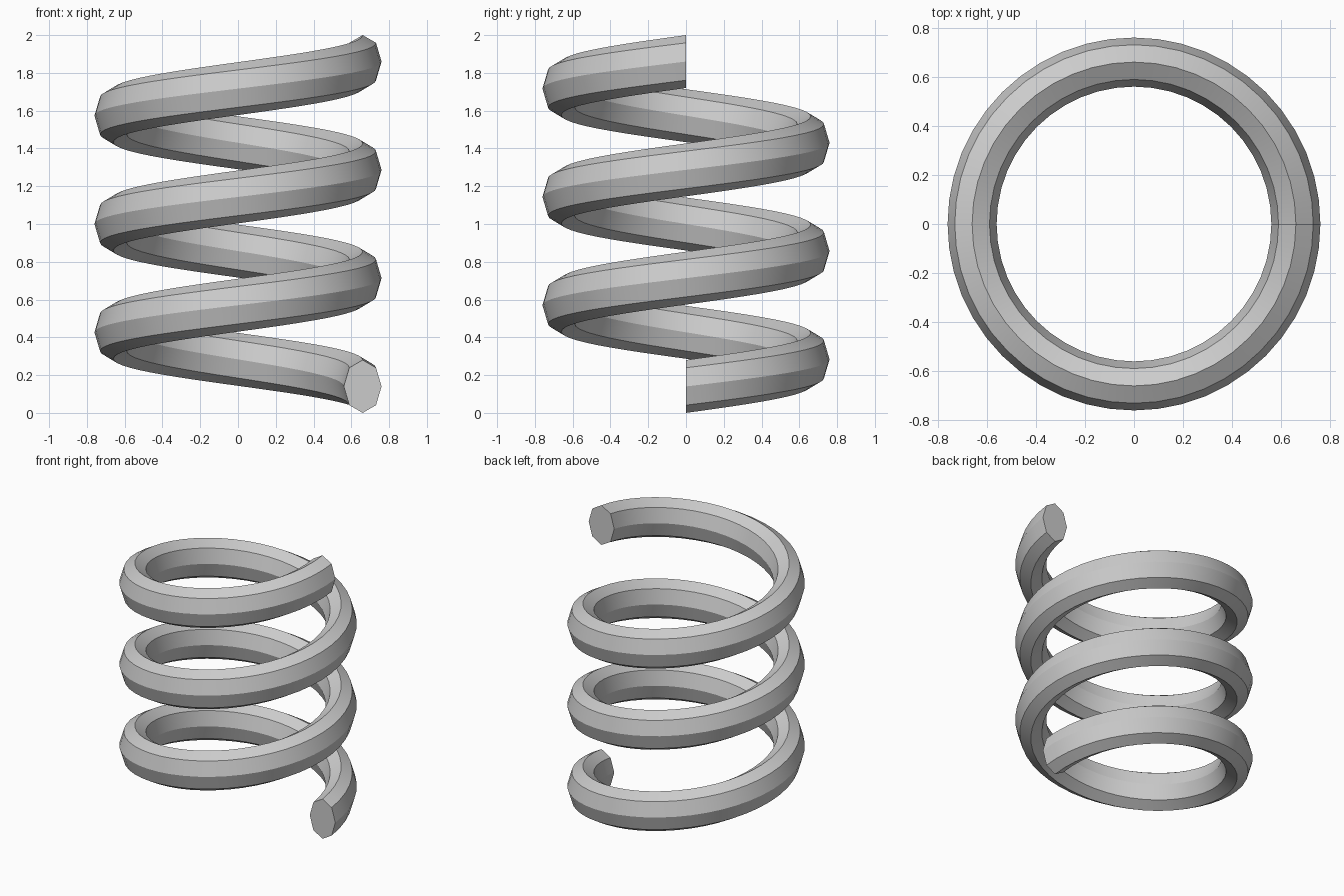
import bpy, bmesh
from math import sin, cos, tau, radians

cube = bpy.data.objects.get("Cube")
if cube:
    bpy.data.objects.remove(cube, do_unlink=True)

TURNS, STEPS, SIDES = 3, 48, 8
RADIUS, HALF_WIDTH, HALF_HEIGHT = 0.66, 0.10, 0.14
RISE = 2 - 2 * HALF_HEIGHT

steel = bpy.data.materials.new("steel_grey")
steel.use_nodes = True
grey = (0.6, 0.6, 0.6, 1)
steel.diffuse_color = grey
steel.node_tree.nodes["Principled BSDF"].inputs["Base Color"].default_value = grey

bm = bmesh.new()


def ring(t):
    """Tall octagonal wire section at fraction t along the helix."""
    turn = tau * TURNS * t
    verts = []
    for i in range(SIDES):
        a = tau * i / SIDES
        r = RADIUS + HALF_WIDTH * cos(a)
        z = HALF_HEIGHT * (1 + sin(a)) + RISE * t
        verts.append(bm.verts.new((r * cos(turn), r * sin(turn), z)))
    return verts


# Coiled wire swept from the bottom end to the top end
count = TURNS * STEPS
rings = [ring(k / count) for k in range(count + 1)]
for a, b in zip(rings, rings[1:]):
    for i in range(SIDES):
        j = (i + 1) % SIDES
        bm.faces.new((a[i], a[j], b[j], b[i]))

# Flat cut ends
bm.faces.new(rings[0])
bm.faces.new(rings[-1])
bmesh.ops.recalc_face_normals(bm, faces=bm.faces)

mesh = bpy.data.meshes.new("coil_spring")
bm.to_mesh(mesh)
bm.free()
mesh.materials.append(steel)
spring = bpy.data.objects.new("coil_spring", mesh)
bpy.context.collection.objects.link(spring)

# Smooth along the coil, crisp along the section corners
bpy.ops.object.select_all(action="DESELECT")
spring.select_set(True)
bpy.context.view_layer.objects.active = spring
bpy.ops.object.shade_smooth_by_angle(angle=radians(30))
